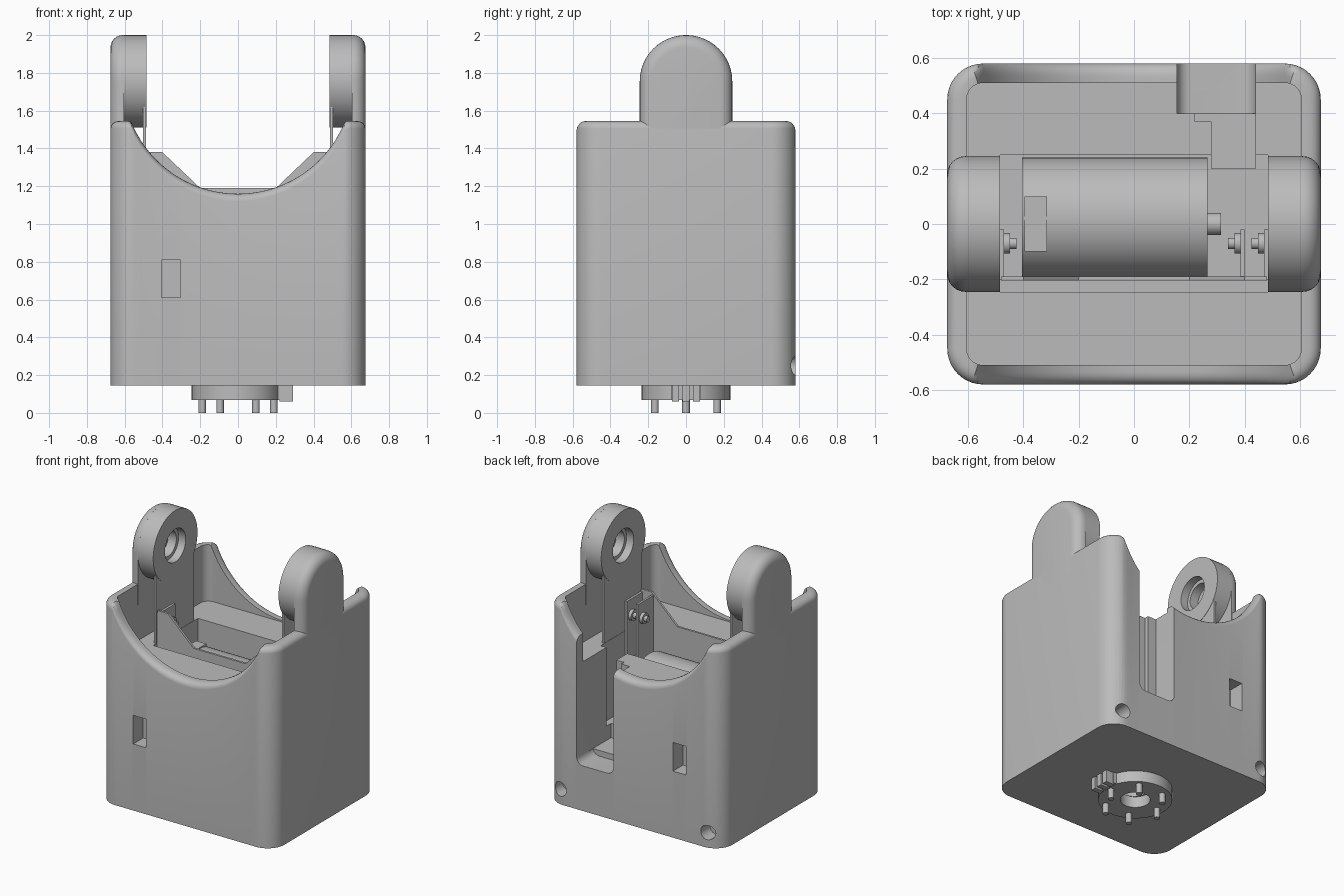
import bpy, bmesh, math
from mathutils import Vector, Matrix

cube = bpy.data.objects.get("Cube")
if cube:
    bpy.data.objects.remove(cube, do_unlink=True)

grey = bpy.data.materials.new("plain_grey")
grey.use_nodes = True
COLOUR = (0.5, 0.5, 0.5, 1)
grey.diffuse_color = COLOUR
grey.node_tree.nodes["Principled BSDF"].inputs["Base Color"].default_value = COLOUR


def finish(name, bm):
    bmesh.ops.recalc_face_normals(bm, faces=bm.faces)
    mesh = bpy.data.meshes.new(name)
    bm.to_mesh(mesh)
    bm.free()
    mesh.materials.append(grey)
    obj = bpy.data.objects.new(name, mesh)
    bpy.context.collection.objects.link(obj)
    return obj


def smooth(obj):
    bpy.ops.object.select_all(action='DESELECT')
    obj.select_set(True)
    bpy.context.view_layer.objects.active = obj
    bpy.ops.object.shade_smooth_by_angle(angle=math.radians(35))


def loft(name, loops, caps=True):
    """Skin a list of equal-length closed loops."""
    bm = bmesh.new()
    rows = [[bm.verts.new(p) for p in loop] for loop in loops]
    n = len(rows[0])
    for a, b in zip(rows, rows[1:]):
        for i in range(n):
            j = (i + 1) % n
            bm.faces.new((a[i], a[j], b[j], b[i]))
    if caps:
        bm.faces.new(rows[0])
        bm.faces.new(rows[-1])
    return finish(name, bm)


def box(name, x, y, z, round_y=0):
    """Box from min/max pairs; round_y rounds the edges running along y."""
    bm = bmesh.new()
    bmesh.ops.create_cube(bm, size=1)
    for v in bm.verts:
        v.co = Vector([r[0] if c < 0 else r[1] for c, r in zip(v.co, (x, y, z))])
    if round_y:
        edges = [e for e in bm.edges
                 if abs(e.verts[0].co.y - e.verts[1].co.y) > 0.01]
        bmesh.ops.bevel(bm, geom=edges, offset=round_y, segments=5,
                        profile=0.5, affect='EDGES')
    return finish(name, bm)


def cylinder(name, centre, radius, length, axis='Z', sides=32):
    turn = {'X': Matrix.Rotation(math.pi / 2, 4, 'Y'),
            'Y': Matrix.Rotation(math.pi / 2, 4, 'X'), 'Z': Matrix()}[axis]
    bm = bmesh.new()
    bmesh.ops.create_cone(bm, cap_ends=True, segments=sides, radius1=radius,
                          radius2=radius, depth=length,
                          matrix=Matrix.Translation(centre) @ turn)
    obj = finish(name, bm)
    smooth(obj)
    return obj


def cut(target, cutter):
    mod = target.modifiers.new("cut", 'BOOLEAN')
    mod.operation = 'DIFFERENCE'
    mod.solver = 'EXACT'
    mod.object = cutter
    cutter.hide_render = True
    bpy.context.view_layer.objects.active = target
    bpy.ops.object.modifier_apply(modifier=mod.name)
    bpy.data.objects.remove(cutter, do_unlink=True)


# Housing: rounded box with a scooped front and back rim
HX, HY, CORNER = 0.675, 0.58, 0.13
BASE, TOP, FLOOR = 0.145, 1.545, 1.15


def outline(inset):
    pts = []
    cx, cy, r = HX - CORNER, HY - CORNER, CORNER - inset
    for k, (sx, sy) in enumerate(((1, -1), (1, 1), (-1, 1), (-1, -1))):
        for i in range(11):
            a = math.radians(-90 + 90 * k + 9 * i)
            pts.append((sx * cx + r * math.cos(a), sy * cy + r * math.sin(a)))
        if k in (1, 3):
            for i in range(1, 36):
                pts.append((sx * cx * (1 - i / 18), sy * (cy + r)))
    return pts


def rim(x):
    return min(TOP, 1.77 - math.sqrt(max(0.61 ** 2 - x * x, 0)))


loops = [[(x, y, BASE) for x, y in outline(0)]]
for i in range(6):
    a = math.radians(18 * i)
    loops.append([(x, y, rim(x) - 0.04 * (1 - math.sin(a)))
                  for x, y in outline(0.045 * (1 - math.cos(a)))])
loops.append([(x, y, rim(x)) for x, y in outline(0.07)])
loops.append([(x, y, FLOOR) for x, y in outline(0.07)])
housing = loft("housing", loops)

# Openings in the housing
cut(housing, box("motor_bay_cutter", (-0.485, 0.485), (-0.245, 0.25), (0.6, 1.3)))
cut(housing, box("slot_cutter", (0.155, 0.44), (0.40, 0.7), (0.46, 1.8), 0.05))
cut(housing, box("slot_step_cutter", (0.22, 0.44), (0.37, 0.45), (0.5, 1.3)))
cut(housing, box("slot_inner_cutter", (0.28, 0.44), (0.2, 0.41), (0.5, 1.3)))
for s in (1, -1):
    cut(housing, box("window_cutter", (-0.405, -0.305),
                     sorted((s * 0.47, s * 0.7)), (0.61, 0.81)))
    cut(housing, cylinder("screw_hole_cutter", (s * 0.57, 0.6, 0.25), 0.05, 0.24, 'Y'))
cut(housing, cylinder("base_hole_cutter", (0, 0, BASE), 0.095, 0.2))
smooth(housing)

# Ears on both sides
EAR_R, EAR_Z = 0.245, 1.755


def ear_outline(x, inset):
    r = EAR_R - inset
    pts = [(x, r * math.cos(math.pi * i / 32), EAR_Z + r * math.sin(math.pi * i / 32))
           for i in range(33)]
    return pts + [(x, -r, 1.4), (x, r, 1.4)]


def circle_x(x, r):
    return [(x, r * math.cos(math.tau * i / 48), EAR_Z + r * math.sin(math.tau * i / 48))
            for i in range(48)]


for s, side in ((1, "left"), (-1, "right")):
    loops = [ear_outline(s * 0.603, 0)]
    for i in range(7):
        a = math.radians(15 * i)
        loops.append(ear_outline(s * (HX - 0.065 + 0.065 * math.sin(a)),
                                 0.065 * (1 - math.cos(a))))
    smooth(loft(side + "_ear", loops))
    rings = ((0.605, 0.09), (0.54, 0.09), (0.54, 0.115), (0.485, 0.115),
             (0.485, EAR_R), (0.608, EAR_R))
    smooth(loft(side + "_ear_ring", [circle_x(s * x, r) for x, r in rings], False))
    # Thin plate below each ring, with the folded bracket arm against it
    plate = box(side + "_plate", sorted((s * 0.487, s * 0.503)), (-0.21, 0.21), (1.12, 1.62))
    cut(plate, cylinder("ring_clearance_cutter", (s * 0.49, 0, EAR_Z), 0.2, 0.1, 'X'))
    box(side + "_bracket_arm", sorted((s * 0.47, s * 0.486)), (-0.2, -0.02), (0.95, 1.36))
    cylinder(side + "_screw_head", (s * 0.46, -0.07, 1.25), 0.037, 0.025, 'X', 24)
    cylinder(side + "_screw_tip", (s * 0.44, -0.07, 1.25), 0.02, 0.03, 'X', 16)

# Bracket front sheet with a V-shaped notch
half = [(0.2, 1.19), (0.4, 1.38), (0.48, 1.38), (0.48, 0.95)]
profile = half + [(-x, z) for x, z in reversed(half)]
loft("bracket_front", [[(x, y, z) for x, z in profile] for y in (-0.205, -0.19)])
box("inner_bracket_arm", (0.385, 0.4), (-0.2, -0.02), (0.95, 1.36))
cylinder("inner_screw_head", (0.375, -0.07, 1.25), 0.037, 0.025, 'X', 24)
cylinder("inner_screw_tip", (0.355, -0.07, 1.25), 0.02, 0.03, 'X', 16)

# Motor lying across the bay
cylinder("motor", (-0.07, 0.02, 0.85), 0.22, 0.67, 'X', 48)
cylinder("motor_shaft", (0.285, 0, 0.85), 0.04, 0.06, 'X', 24)
box("motor_label_plate", (-0.395, -0.315), (-0.1, 0.1), (1.02, 1.075))

# Connector under the base: hub ring, key ribs and six pins
hub = [(0.15, 0.235), (0.068, 0.235), (0.068, 0.095), (0.15, 0.095)]
smooth(loft("hub_ring", [[(r * math.cos(math.tau * i / 48) - 0.01,
                           r * math.sin(math.tau * i / 48), z) for i in range(48)]
                         for z, r in hub], False))
box("hub_key", (0.2, 0.235), (-0.08, 0.08), (0.068, 0.15))
for y in (-0.055, 0, 0.055):
    box("hub_key_rib", (0.22, 0.29), (y - 0.018, y + 0.018), (0.06, 0.15))
for i in range(6):
    a = math.tau * i / 6
    cylinder("pin", (0.19 * math.cos(a), 0.19 * math.sin(a), 0.04), 0.02, 0.08, 'Z', 16)
